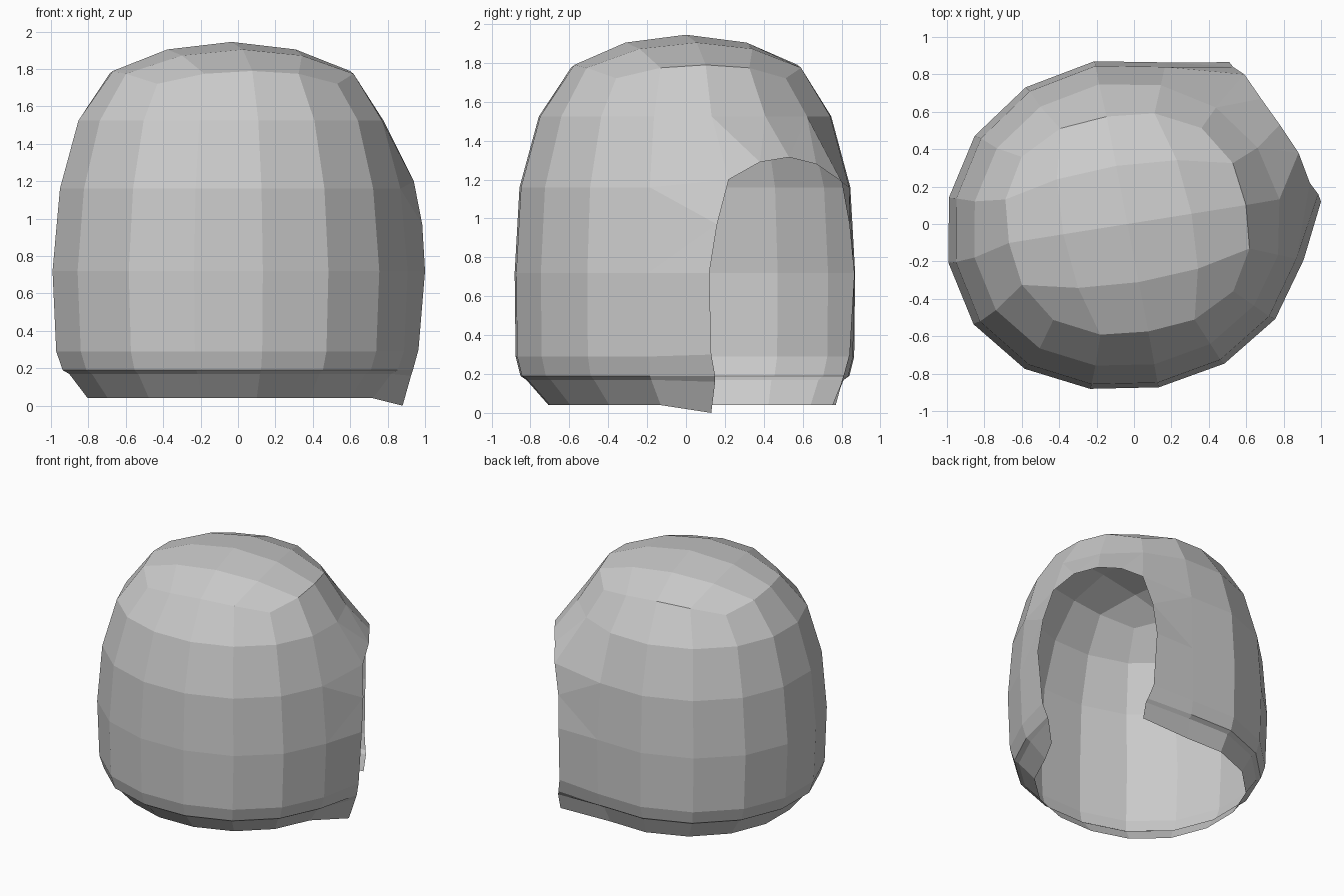
import bpy, bmesh
from math import atan2, tan, radians, cos, sin, pi
from mathutils import Vector

cube = bpy.data.objects.get("Cube")
if cube:
    bpy.data.objects.remove(cube, do_unlink=True)

# Wall rings: level -> (height, half width, half depth)
RINGS = {0.5: (1.525, 0.825, 0.76), 0: (1.16, 0.925, 0.86), -0.5: (0.72, 0.965, 0.885),
         -1: (0.29, 0.945, 0.88), -1.5: (0.19, 0.91, 0.855), -2: (0.17, 0.875, 0.825),
         -2.5: (0.04, 0.775, 0.74)}
# Doorway arch, then the two jambs from top to bottom
ARCH = [(0.94, 0.22, 1.2), (0.88, 0.38, 1.29), (0.78, 0.53, 1.315),
        (0.68, 0.67, 1.28), (0.59, 0.8, 1.19)]
JAMB_A = {-0.25: (0.985, 0.16, 0.97), -0.5: (1.0, 0.12, 0.72), -1: (0.965, 0.13, 0.3),
          -1.5: (0.935, 0.15, 0.19), -2: (0.925, 0.15, 0.16), -2.5: (0.88, 0.13, 0)}
JAMB_B = {-0.25: (0.53, 0.84, 0.97), -0.5: (0.51, 0.865, 0.72), -1: (0.52, 0.84, 0.3),
          -1.5: (0.55, 0.81, 0.19), -2: (0.56, 0.8, 0.16), -2.5: (0.56, 0.77, 0.04)}
TURN = radians(10)


def near(a, b):
    return abs(a - b) < 0.01


def place(co):
    """Map a point of the grid box to the rounded shell."""
    u, v, w = co
    level = round(w * 4) / 4
    if near(u, 1) and v > -0.01 and w < 0.01:
        if near(w, 0):
            return ARCH[round(v * 4)]
        if near(v, 0):
            return JAMB_A[level]
        if near(v, 1):
            return JAMB_B[level]
    a, b = tan(u * pi / 4), tan(v * pi / 4)
    if w > 0.99:
        # Crown, with its corners softened
        d = Vector((a, b, 1)).normalized()
        soft = 0.93 if near(abs(u), 1) and near(abs(v), 1) else 1
        x, y = d.x * cos(TURN) - d.y * sin(TURN), d.x * sin(TURN) + d.y * cos(TURN)
        return (-0.035 + 0.91 * soft * x, 0.825 * soft * y, 1.415 + 0.53 * d.z)
    z, rx, ry = RINGS[level]
    angle = atan2(b, a) + TURN
    angle += 0.06 * max(0, -cos(angle))
    # Slight bulge at the front right
    bulge = 1 + 0.05 * max(0, cos(angle - radians(225))) ** 6
    shift = 0.03 if level == -2.5 else 0
    return (-0.035 + rx * bulge * cos(angle), shift + ry * bulge * sin(angle), z)


# Grid box with an open bottom
bm = bmesh.new()
bmesh.ops.create_cube(bm, size=2)
bmesh.ops.subdivide_edges(bm, edges=bm.edges[:], cuts=3, use_grid_fill=True)
bmesh.ops.delete(bm, geom=[f for f in bm.faces if f.calc_center_median().z < -0.99],
                 context='FACES')

# Tucked-in hem
for step in range(3):
    rim = [e for e in bm.edges if e.is_boundary
           and all(near(v.co.z, -1 - step / 2) for v in e.verts)]
    made = bmesh.ops.extrude_edge_only(bm, edges=rim)["geom"]
    bmesh.ops.translate(bm, verts=[g for g in made if isinstance(g, bmesh.types.BMVert)],
                        vec=(0, 0, -0.5))

# Doorway with an arched top
door = []
for f in bm.faces:
    c = f.calc_center_median()
    if c.x > 0.99 and c.y > 0 and c.z < 0:
        door.append(f)
bmesh.ops.delete(bm, geom=door, context='FACES')
bmesh.ops.subdivide_edges(bm, cuts=1, edges=[
    e for e in bm.edges if e.is_boundary and all(-0.6 < v.co.z < 0.01 for v in e.verts)])

# Round the box into the shell
for v in bm.verts:
    v.co = place(v.co.copy())
bmesh.ops.triangulate(bm, faces=[f for f in bm.faces if len(f.verts) > 4])
bmesh.ops.recalc_face_normals(bm, faces=bm.faces[:])
crown = max(bm.faces, key=lambda f: f.calc_center_median().z)
if crown.normal.z < 0:
    bmesh.ops.reverse_faces(bm, faces=bm.faces[:])

mesh = bpy.data.meshes.new("dome_shell")
bm.to_mesh(mesh)
bm.free()
shell = bpy.data.objects.new("dome_shell", mesh)
bpy.context.collection.objects.link(shell)

# Plain grey
grey = bpy.data.materials.new("light_grey")
grey.use_nodes = True
grey.diffuse_color = (0.6, 0.6, 0.6, 1)
for node in grey.node_tree.nodes:
    if node.type == 'BSDF_PRINCIPLED':
        node.inputs["Base Color"].default_value = (0.6, 0.6, 0.6, 1)
mesh.materials.append(grey)
